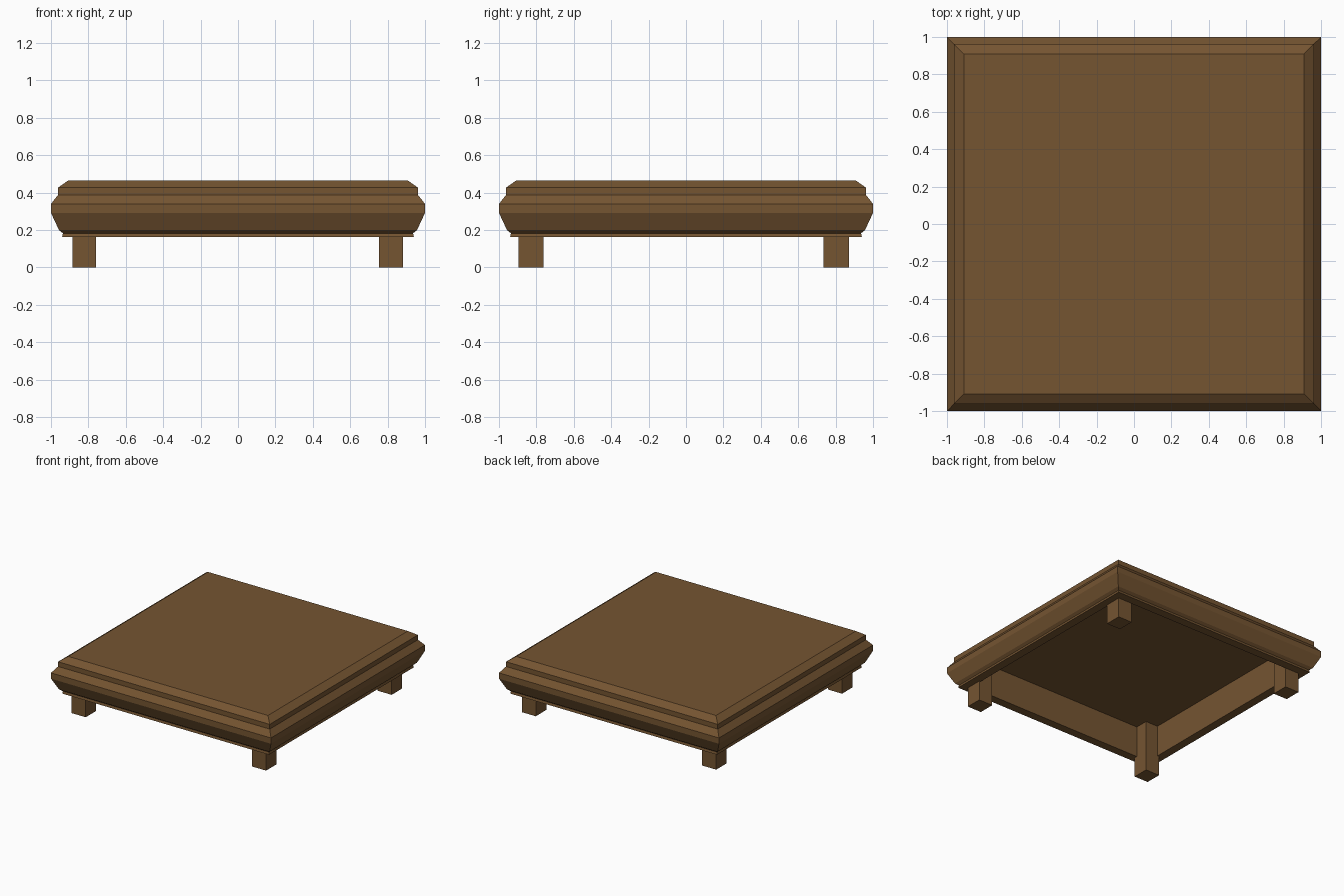
import bpy
import bmesh

if "Cube" in bpy.data.objects:
    bpy.data.objects.remove(bpy.data.objects["Cube"])

wood = bpy.data.materials.new("brown_wood")
wood.diffuse_color = (0.178, 0.090, 0.031, 1.0)
wood.use_nodes = True
wood.node_tree.nodes["Principled BSDF"].inputs["Base Color"].default_value = wood.diffuse_color


def make_object(name, bm):
    bmesh.ops.recalc_face_normals(bm, faces=bm.faces[:])
    mesh = bpy.data.meshes.new(name)
    bm.to_mesh(mesh)
    bm.free()
    mesh.materials.append(wood)
    obj = bpy.data.objects.new(name, mesh)
    bpy.context.collection.objects.link(obj)
    return obj


def square_loft(name, profile):
    """Stack of square rings (half width, height), capped at both ends."""
    bm = bmesh.new()
    rings = [[bm.verts.new((sx * r, sy * r, z))
              for sx, sy in ((-1, -1), (1, -1), (1, 1), (-1, 1))]
             for r, z in profile]
    for low, high in zip(rings, rings[1:]):
        for i in range(4):
            j = (i + 1) % 4
            bm.faces.new((low[i], low[j], high[j], high[i]))
    bm.faces.new(rings[0])
    bm.faces.new(rings[-1])
    return make_object(name, bm)


def box(name, x0, x1, y0, y1, z0, z1):
    bm = bmesh.new()
    bmesh.ops.create_cube(bm, size=1)
    for v in bm.verts:
        v.co = (x1 if v.co.x > 0 else x0,
                y1 if v.co.y > 0 else y0,
                z1 if v.co.z > 0 else z0)
    return make_object(name, bm)


# Moulded top: hollow underside, rim, stepped outer moulding, flat top
CEILING = 0.42
square_loft("moulded_top", [
    (0.87, CEILING), (0.87, 0.163),
    (0.94, 0.163), (0.936, 0.183), (0.957, 0.2),
    (1.0, 0.292), (1.0, 0.34), (0.962, 0.388),
    (0.962, 0.427), (0.908, 0.465),
])

# Four short square legs reaching up to the underside of the top
for side, x0, x1 in (("left", -0.885, -0.758), ("right", 0.755, 0.882)):
    for end, y0, y1 in (("front", -0.895, -0.762), ("back", 0.735, 0.872)):
        box(f"{end}_{side}_leg", x0, x1, y0, y1, 0.0, CEILING)
